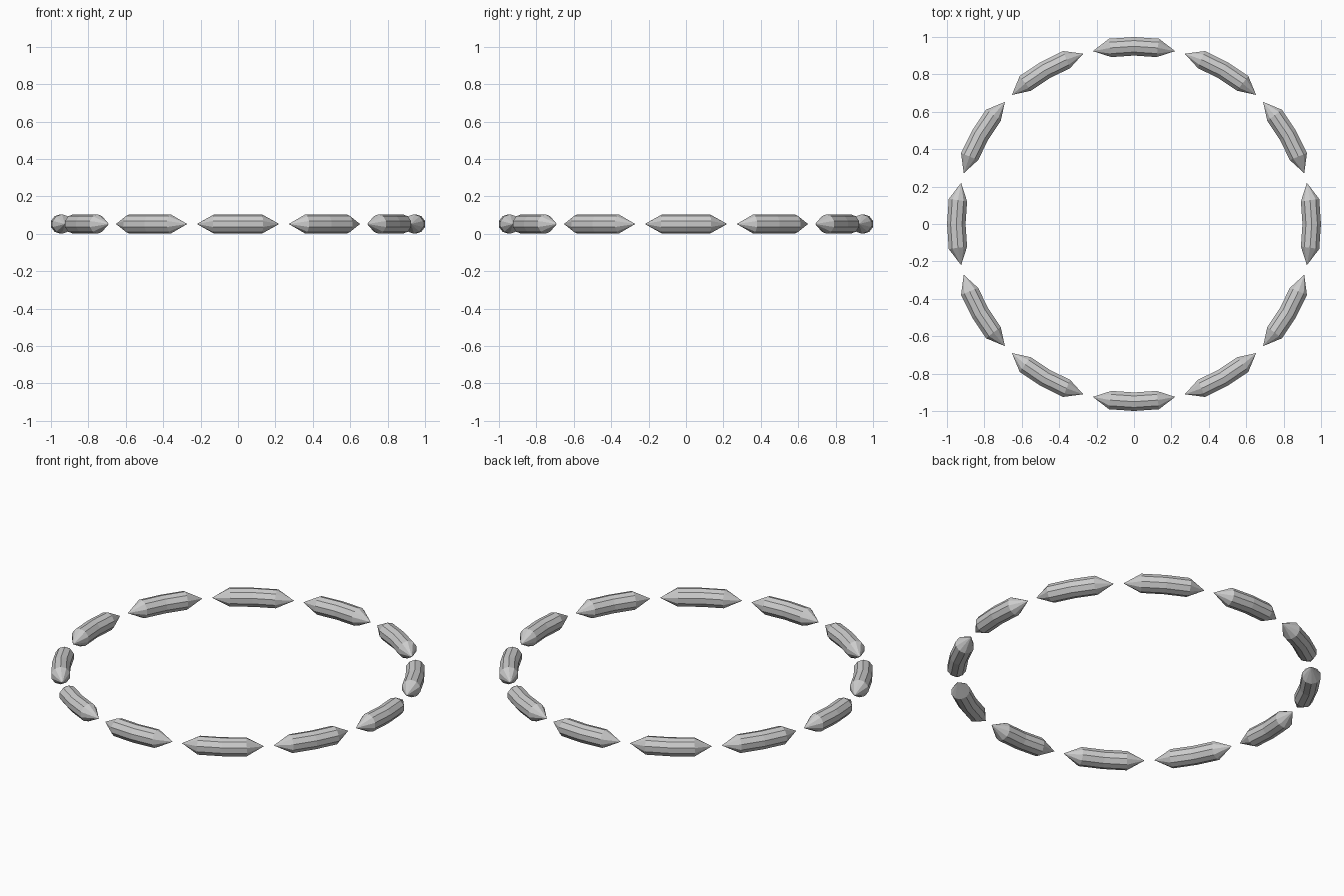
import bpy, bmesh
from math import sin, cos, pi, radians

if "Cube" in bpy.data.objects:
    bpy.data.objects.remove(bpy.data.objects["Cube"])

R, TUBE, SIDES = 0.95, 0.052, 10


def ring_point(angle, offset, height):
    return ((R + offset) * cos(angle), (R + offset) * sin(angle), TUBE + height)


# One curved bead with pointed ends, following the circle
def bead(index):
    mid = radians(30 * index)
    bm = bmesh.new()
    rings = []
    for deg in (-7.7, 0, 7.7):
        a = mid + radians(deg)
        rings.append([bm.verts.new(ring_point(a, TUBE * sin(2 * pi * k / SIDES),
                                              TUBE * cos(2 * pi * k / SIDES)))
                      for k in range(SIDES)])
    tips = [bm.verts.new(ring_point(mid + radians(d), 0, 0)) for d in (-13.4, 13.4)]
    for k in range(SIDES):
        n = (k + 1) % SIDES
        for p, q in zip(rings, rings[1:]):
            bm.faces.new((p[k], p[n], q[n], q[k]))
        bm.faces.new((tips[0], rings[0][n], rings[0][k]))
        bm.faces.new((tips[1], rings[-1][k], rings[-1][n]))
    bmesh.ops.recalc_face_normals(bm, faces=bm.faces[:])
    mesh = bpy.data.meshes.new(f"ring_segment_{index + 1}")
    bm.to_mesh(mesh)
    bm.free()
    bpy.context.collection.objects.link(bpy.data.objects.new(mesh.name, mesh))


# Twelve beads around the ring
for i in range(12):
    bead(i)
